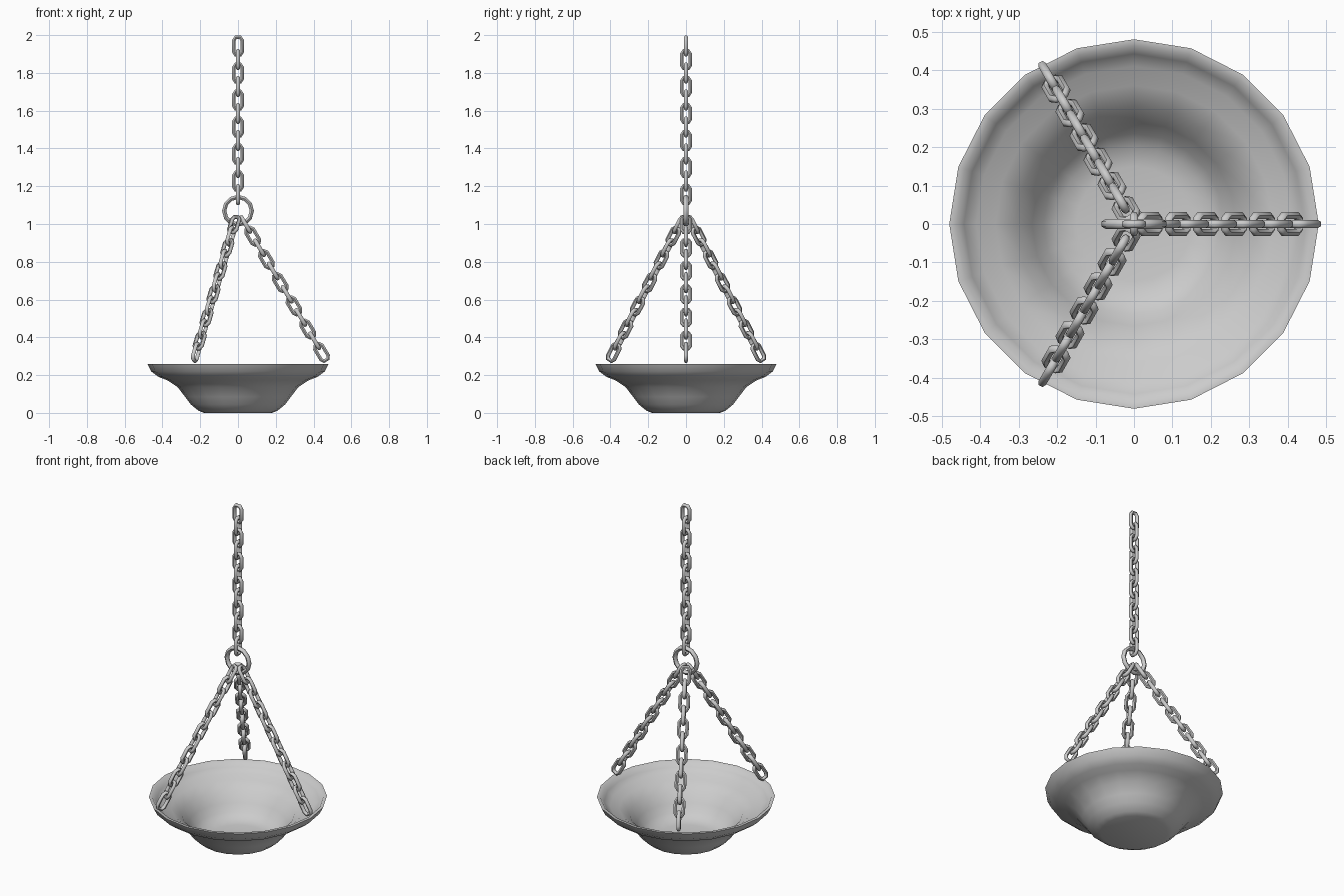
import bpy, bmesh, math
from mathutils import Vector, Matrix

if "Cube" in bpy.data.objects:
    bpy.data.objects.remove(bpy.data.objects["Cube"])


def finish(bm, name, angle=60):
    bmesh.ops.recalc_face_normals(bm, faces=bm.faces)
    me = bpy.data.meshes.new(name)
    bm.to_mesh(me)
    bm.free()
    ob = bpy.data.objects.new(name, me)
    bpy.context.collection.objects.link(ob)
    bpy.ops.object.select_all(action='DESELECT')
    ob.select_set(True)
    bpy.context.view_layer.objects.active = ob
    bpy.ops.object.shade_smooth_by_angle(angle=math.radians(angle))
    return ob


def sweep_loop(bm, pts, radius, sides, mat):
    # closed round tube along a loop in the local XZ plane
    n = len(pts)
    rings = []
    for i, (x, z) in enumerate(pts):
        a = Vector(pts[i]) - Vector(pts[i - 1])
        b = Vector(pts[(i + 1) % n]) - Vector(pts[i])
        t = (a.normalized() + b.normalized()).normalized()
        out = Vector((t.y, 0, -t.x))
        ring = []
        for k in range(sides):
            w = 2 * math.pi * (k + 0.5) / sides
            p = Vector((x, 0, z)) + out * radius * math.cos(w) + Vector((0, radius * math.sin(w), 0))
            ring.append(bm.verts.new(mat @ p))
        rings.append(ring)
    for i in range(n):
        r, s = rings[i], rings[(i + 1) % n]
        for k in range(sides):
            j = (k + 1) % sides
            bm.faces.new((r[k], r[j], s[j], s[k]))


LINK = [(0.022, 0.031), (0.012, 0.047), (-0.012, 0.047), (-0.022, 0.031),
        (-0.022, -0.031), (-0.012, -0.047), (0.012, -0.047), (0.022, -0.031)]


def chain(name, mat, first_turn, count=12, pitch=0.0715):
    # links run down local -Z, alternating a quarter turn
    bm = bmesh.new()
    for i in range(count):
        turn = math.pi / 2 * ((i + first_turn) % 2)
        m = mat @ Matrix.Translation((0, 0, -i * pitch)) @ Matrix.Rotation(turn, 4, 'Z')
        sweep_loop(bm, LINK, 0.011, 6, m)
    return finish(bm, name)


# bowl: lathed shell, 20 sides
profile = [(0.18, 0.0), (0.21, 0.012), (0.25, 0.045), (0.28, 0.085), (0.32, 0.137),
           (0.375, 0.173), (0.42, 0.19), (0.46, 0.22), (0.48, 0.26),
           (0.462, 0.26), (0.442, 0.232), (0.41, 0.208), (0.36, 0.193), (0.305, 0.155),
           (0.265, 0.10), (0.235, 0.06), (0.20, 0.033), (0.15, 0.022)]
bm = bmesh.new()
N = 20
rings = [[bm.verts.new((r * math.cos(2 * math.pi * k / N), r * math.sin(2 * math.pi * k / N), z))
          for k in range(N)] for r, z in profile]
for a, b in zip(rings, rings[1:]):
    for k in range(N):
        j = (k + 1) % N
        bm.faces.new((a[k], a[j], b[j], b[k]))
bm.faces.new(rings[0])
bm.faces.new(rings[-1])
finish(bm, "bowl")

# joining ring
bm = bmesh.new()
circle = [(0.073 * math.cos(2 * math.pi * k / 12), 0.073 * math.sin(2 * math.pi * k / 12)) for k in range(12)]
sweep_loop(bm, circle, 0.013, 6, Matrix.Translation((0, 0, 1.07)))
finish(bm, "joining_ring")

# hanging chain
chain("hanging_chain", Matrix.Translation((0, 0, 1.942)), 0)

# three support chains down to the rim
tilt = math.asin(0.51)
for i in range(3):
    m = (Matrix.Rotation(i * 2 * math.pi / 3, 4, 'Z') @ Matrix.Translation((0.041, 0, 0.997))
         @ Matrix.Rotation(-tilt, 4, 'Y'))
    chain("support_chain_%d" % (i + 1), m, 1)
